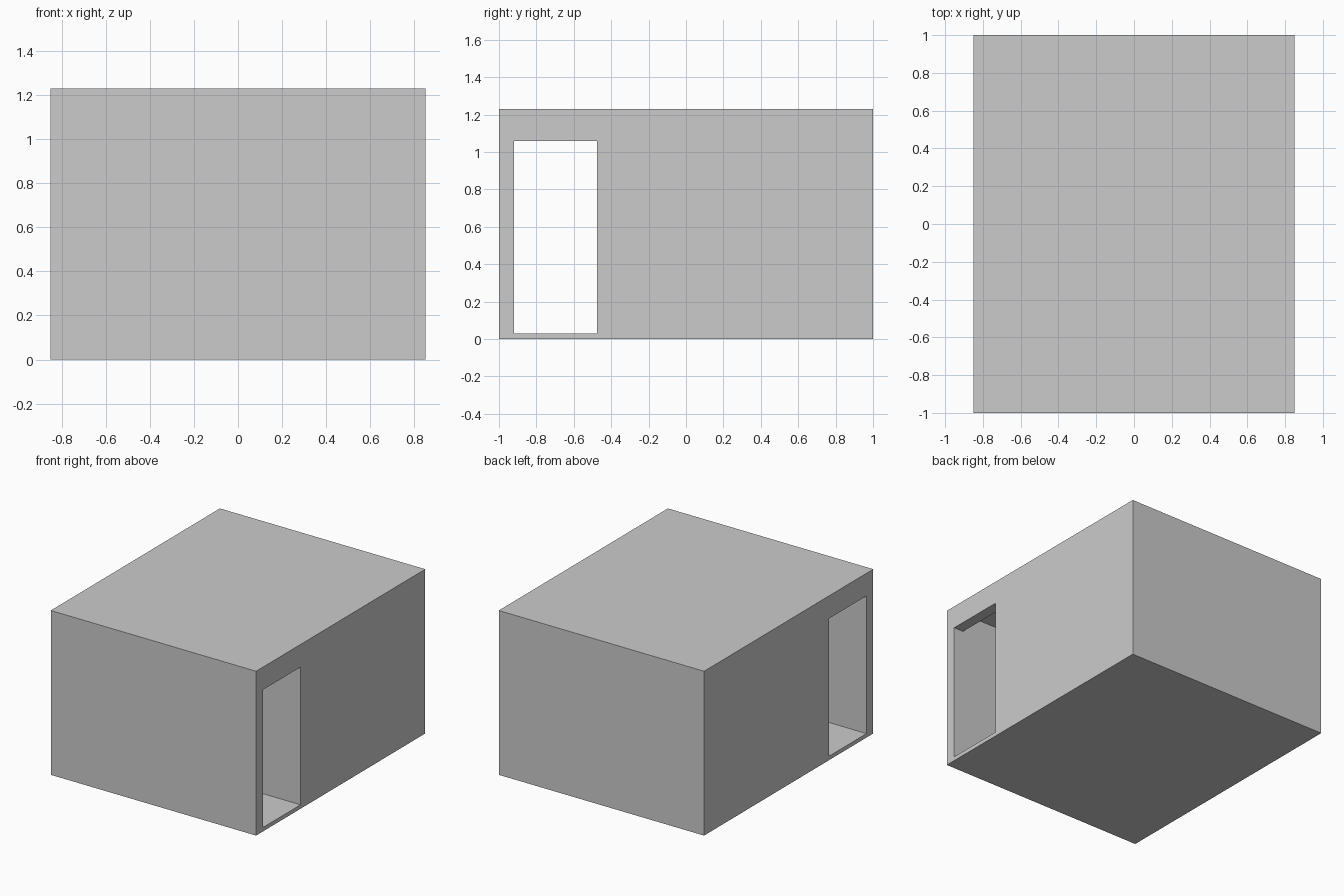
import bpy

if "Cube" in bpy.data.objects:
    bpy.data.objects.remove(bpy.data.objects["Cube"])


def box(name, x, y, z):
    """Box from (min, max) pairs on each axis."""
    bpy.ops.mesh.primitive_cube_add(size=1, location=[sum(r) / 2 for r in (x, y, z)])
    ob = bpy.context.object
    ob.name = name
    ob.scale = [r[1] - r[0] for r in (x, y, z)]
    bpy.ops.object.transform_apply(location=False, rotation=False, scale=True)
    return ob


def cut(target, cutter):
    """Subtract the cutter and remove it."""
    mod = target.modifiers.new("cut", 'BOOLEAN')
    mod.operation = 'DIFFERENCE'
    mod.solver = 'EXACT'
    mod.object = cutter
    bpy.context.view_layer.objects.active = target
    bpy.ops.object.modifier_apply(modifier=mod.name)
    bpy.data.objects.remove(cutter, do_unlink=True)


HALF_X, HALF_Y, HEIGHT = 0.85, 1.0, 1.23
WALL, SLAB = 0.08, 0.03
HALL_Y = (-HALF_Y + WALL, -0.475)
DOOR_TOP = 1.06

# Building block with flat roof
building = box("building", (-HALF_X, HALF_X), (-HALF_Y, HALF_Y), (0, HEIGHT))

# Hallway running from side to side behind the front wall
inner = HALF_X - WALL
cut(building, box("hall_cutter", (-inner, inner), HALL_Y, (SLAB, HEIGHT - SLAB)))

# Doorway at each end of the hallway, leaving a lintel above
for s in (-1, 1):
    xs = sorted((s * (inner - 0.1), s * (HALF_X + 0.1)))
    cut(building, box("door_cutter", xs, HALL_Y, (SLAB, DOOR_TOP)))
